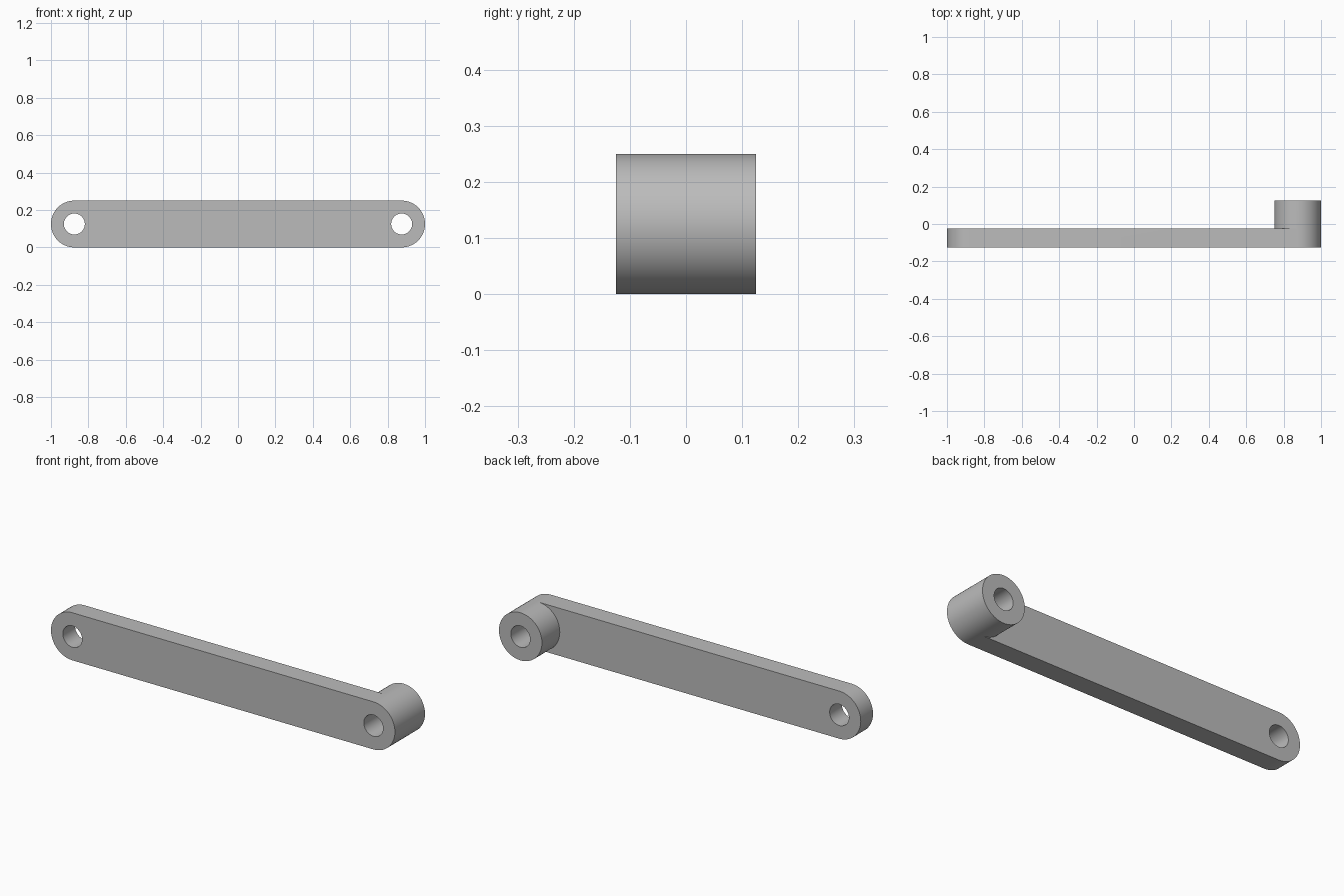
import bpy, bmesh, math

cube = bpy.data.objects.get("Cube")
if cube:
    bpy.data.objects.remove(cube, do_unlink=True)

END_X, MID_Z = 0.875, 0.125      # bore centres
RADIUS, BORE = 0.125, 0.056
FRONT, ARM_BACK, BOSS_BACK = -0.125, -0.023, 0.125
HALF = 32                        # segments per half circle

grey = bpy.data.materials.new("grey_metal")
grey.use_nodes = True
colour = (0.5, 0.5, 0.5, 1)
grey.diffuse_color = colour
grey.node_tree.nodes["Principled BSDF"].inputs["Base Color"].default_value = colour

bm = bmesh.new()


def arc(cx, r, y, start, count):
    """Row of vertices along an arc, running anticlockwise from start."""
    angles = [start + math.pi * i / HALF for i in range(count)]
    return [bm.verts.new((cx + r * math.cos(a), y, MID_Z + r * math.sin(a))) for a in angles]


def wall(a, b, closed=False):
    """Strip of quads between two matching rows."""
    for i in range(len(a) if closed else len(a) - 1):
        j = (i + 1) % len(a)
        bm.faces.new((a[i], a[j], b[j], b[i]))


def cap(normal_y, *loops):
    """Flat face bounded by the loops; the later loops are holes."""
    edges = []
    for loop in loops:
        for a, b in zip(loop, loop[1:] + loop[:1]):
            edges.append(bm.edges.get((a, b)) or bm.edges.new((a, b)))
    bmesh.ops.triangle_fill(bm, edges=edges, use_beauty=True, normal=(0, normal_y, 0))


down, up = -math.pi / 2, math.pi / 2

# Outlines: rounded ends of the arm and the boss
right_front, right_mid, right_back = [
    arc(END_X, RADIUS, y, down, HALF + 1) for y in (FRONT, ARM_BACK, BOSS_BACK)]
left_front, left_back = [arc(-END_X, RADIUS, y, up, HALF + 1) for y in (FRONT, ARM_BACK)]
inner_mid, inner_back = [
    arc(END_X, RADIUS, y, up + math.pi / HALF, HALF - 1) for y in (ARM_BACK, BOSS_BACK)]
inner_mid = [right_mid[-1]] + inner_mid + [right_mid[0]]
inner_back = [right_back[-1]] + inner_back + [right_back[0]]

# Bores through both ends
bores = []
for x, back in ((-END_X, ARM_BACK), (END_X, BOSS_BACK)):
    pair = [arc(x, BORE, y, down, 2 * HALF) for y in (FRONT, back)]
    wall(*pair, closed=True)
    bores.append(pair)

# Arm rim and boss barrel
wall(right_front + left_front, right_mid + left_back, closed=True)
wall(right_mid, right_back)
wall(inner_mid, inner_back)

# Flat faces: front of arm, back of arm, end of boss
cap(-1, right_front + left_front, bores[0][0], bores[1][0])
cap(1, inner_mid[::-1] + left_back, bores[0][1])
cap(1, right_back + inner_back[1:-1], bores[1][1])

bmesh.ops.recalc_face_normals(bm, faces=bm.faces)
mesh = bpy.data.meshes.new("lever_arm")
bm.to_mesh(mesh)
bm.free()
mesh.materials.append(grey)
arm = bpy.data.objects.new("lever_arm", mesh)
bpy.context.collection.objects.link(arm)
bpy.context.view_layer.objects.active = arm
arm.select_set(True)
bpy.ops.object.shade_smooth_by_angle(angle=math.radians(30))
